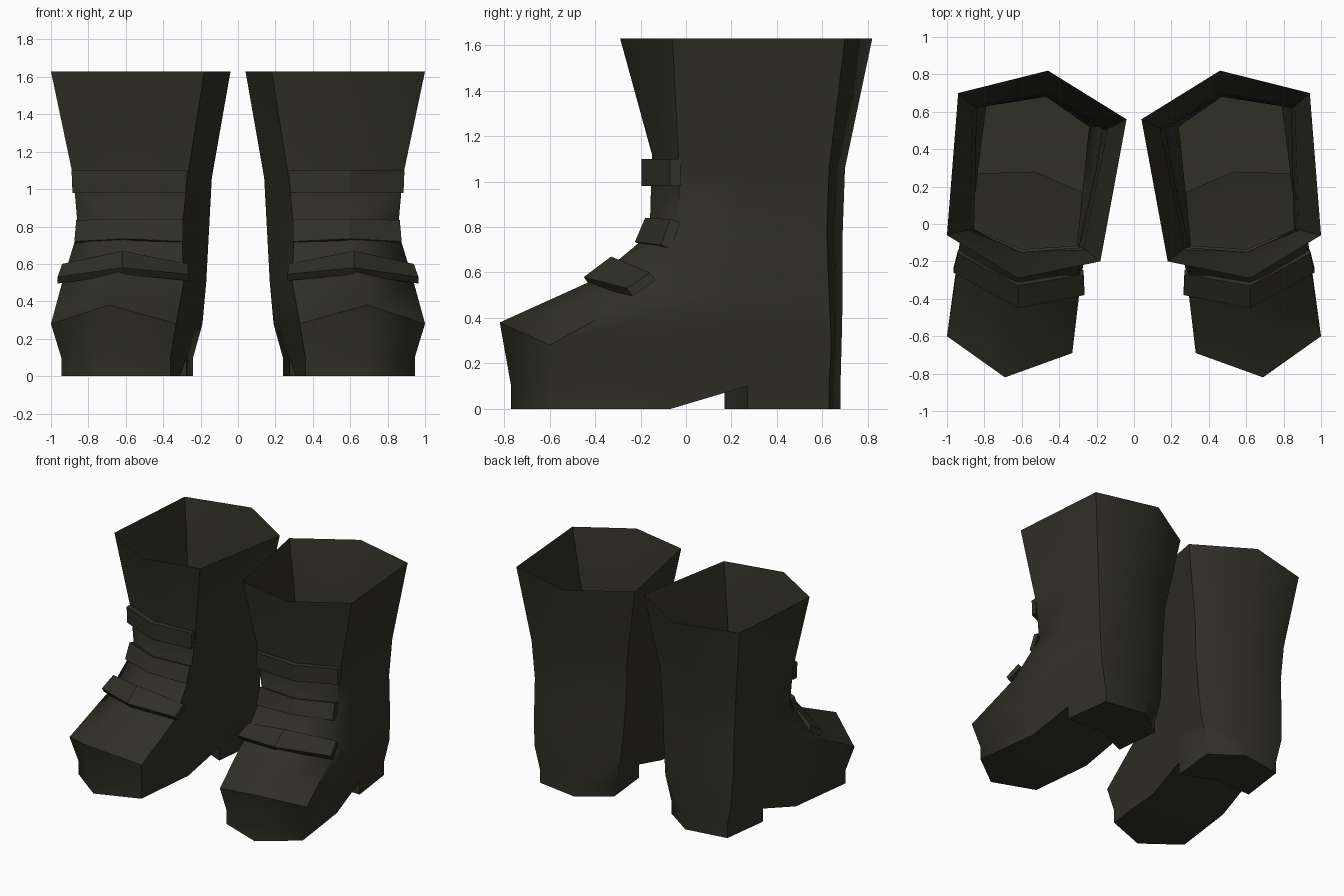
import bpy
import bmesh
import math
from mathutils import Vector

cube = bpy.data.objects.get("Cube")
if cube:
    bpy.data.objects.remove(cube, do_unlink=True)

# One dark olive leather for everything
COLOUR = (.03, .029, .02, 1)
leather = bpy.data.materials.new("dark_olive_leather")
leather.use_nodes = True
leather.diffuse_color = COLOUR
shader = leather.node_tree.nodes["Principled BSDF"]
shader.inputs["Base Color"].default_value = COLOUR
shader.inputs["Roughness"].default_value = .8


def finish(bm, name, side, angle):
    """Turn a left-hand part into an object, flipped when side is -1."""
    if side < 0:
        bmesh.ops.scale(bm, vec=(-1, 1, 1), verts=bm.verts)
        bmesh.ops.reverse_faces(bm, faces=bm.faces)
    mesh = bpy.data.meshes.new(name)
    bm.to_mesh(mesh)
    bm.free()
    mesh.materials.append(leather)
    for poly in mesh.polygons:
        poly.use_smooth = True
    mesh.set_sharp_from_angle(angle=math.radians(angle))
    obj = bpy.data.objects.new(name, mesh)
    bpy.context.collection.objects.link(obj)
    return obj


# Each level: side height, front height, then a hexagon in plan:
# front, front outer, back outer, back, back inner, front inner
sole_plan = [(.68, -.77), (.945, -.57), (.79, .63), (.47, .68), (.24, .52), (.36, -.65)]
toe_plan = [(.69, -.82), (1, -.6), (.83, .64), (.47, .685), (.19, .52), (.33, -.69)]
instep_plan = [(.63, -.4), (.94, -.2), (.84, .63), (.47, .69), (.17, .51), (.29, -.35)]
ankle_plan = [(.6, -.16), (.855, -.03), (.84, .62), (.47, .69), (.155, .5), (.3, -.14)]
calf_plan = [(.6, -.15), (.88, -.03), (.86, .63), (.47, .7), (.14, .51), (.27, -.13)]
rim_plan = [(.62, -.29), (1, -.06), (.94, .7), (.46, .82), (.04, .56), (.18, -.2)]
LEVELS = [
    (0, 0, sole_plan),
    (.1, .1, sole_plan),
    (.28, .38, toe_plan),
    (.5, .57, instep_plan),
    (.78, .77, ankle_plan),
    (1.06, 1.12, calf_plan),
    (1.63, 1.63, rim_plan),
]


def ring_points(z, front_z, plan):
    """Hexagon with two extra points along each long side."""
    front, fo, bo, back, bi, fi = [Vector((x, y, z)) for x, y in plan]
    front.z = front_z
    return [front, fo, fo.lerp(bo, .42), fo.lerp(bo, .7), bo,
            back, bi, bi.lerp(fi, .3), bi.lerp(fi, .58), fi]


def build_boot(side, label):
    bm = bmesh.new()
    rings = [[bm.verts.new(p) for p in ring_points(*lv)] for lv in LEVELS]
    count = len(rings[0])
    for low, high in zip(rings, rings[1:]):
        for i in range(count):
            j = (i + 1) % count
            face = [low[i], low[j], high[j], high[i]]
            # The arch rises from the sole to the top of the heel
            if low is rings[0] and i == 2:
                face.remove(low[j])
            if low is rings[0] and i == 7:
                face.remove(low[i])
            bm.faces.new(face)

    # Sole, arch and heel underside
    a, b = rings[0], rings[1]
    mid_low = bm.verts.new((.53, .28, 0))
    mid_high = bm.verts.new((.53, .28, .1))
    for face in (
        (a[0], a[9], a[8], a[2], a[1]),
        (a[2], a[8], b[7], mid_high, b[3]),
        (mid_low, a[3], b[3], mid_high),
        (a[7], mid_low, mid_high, b[7]),
        (mid_low, a[7], a[6], a[5], a[4], a[3]),
    ):
        bm.faces.new(face)
    finish(bm, label + "_boot", side, 62)


# Each strap: thickness direction, then (top, bottom) of its outer face
# at the inner end, the middle and the outer end
STRAPS = {
    "upper_strap": ((0, .045, 0), [
        ((.27, -.17, 1.1), (.28, -.17, .98)),
        ((.6, -.195, 1.1), (.6, -.195, .98)),
        ((.89, -.07, 1.1), (.885, -.07, .98))]),
    "middle_strap": ((0, .045, -.015), [
        ((.295, -.16, .84), (.295, -.2, .72)),
        ((.6, -.18, .84), (.6, -.225, .735)),
        ((.865, -.07, .835), (.875, -.11, .72))]),
    "lower_strap": ((0, .025, -.035), [
        ((.27, -.27, .6), (.265, -.38, .545)),
        ((.62, -.33, .67), (.62, -.45, .58)),
        ((.94, -.16, .6), (.965, -.26, .53))]),
}


def build_strap(name, inward, sections, side, label):
    bm = bmesh.new()
    inward = Vector(inward)
    loops = []
    for top, bottom in sections:
        top, bottom = Vector(top), Vector(bottom)
        corners = (top, bottom, bottom + inward, top + inward)
        loops.append([bm.verts.new(p) for p in corners])
    for near, far in zip(loops, loops[1:]):
        for i in range(4):
            j = (i + 1) % 4
            bm.faces.new((near[i], near[j], far[j], far[i]))
    bm.faces.new(loops[0][::-1])
    bm.faces.new(loops[-1])
    bmesh.ops.recalc_face_normals(bm, faces=bm.faces)
    finish(bm, label + "_" + name, side, 20)


for side, label in ((1, "left"), (-1, "right")):
    build_boot(side, label)
    for name, (inward, sections) in STRAPS.items():
        build_strap(name, inward, sections, side, label)
